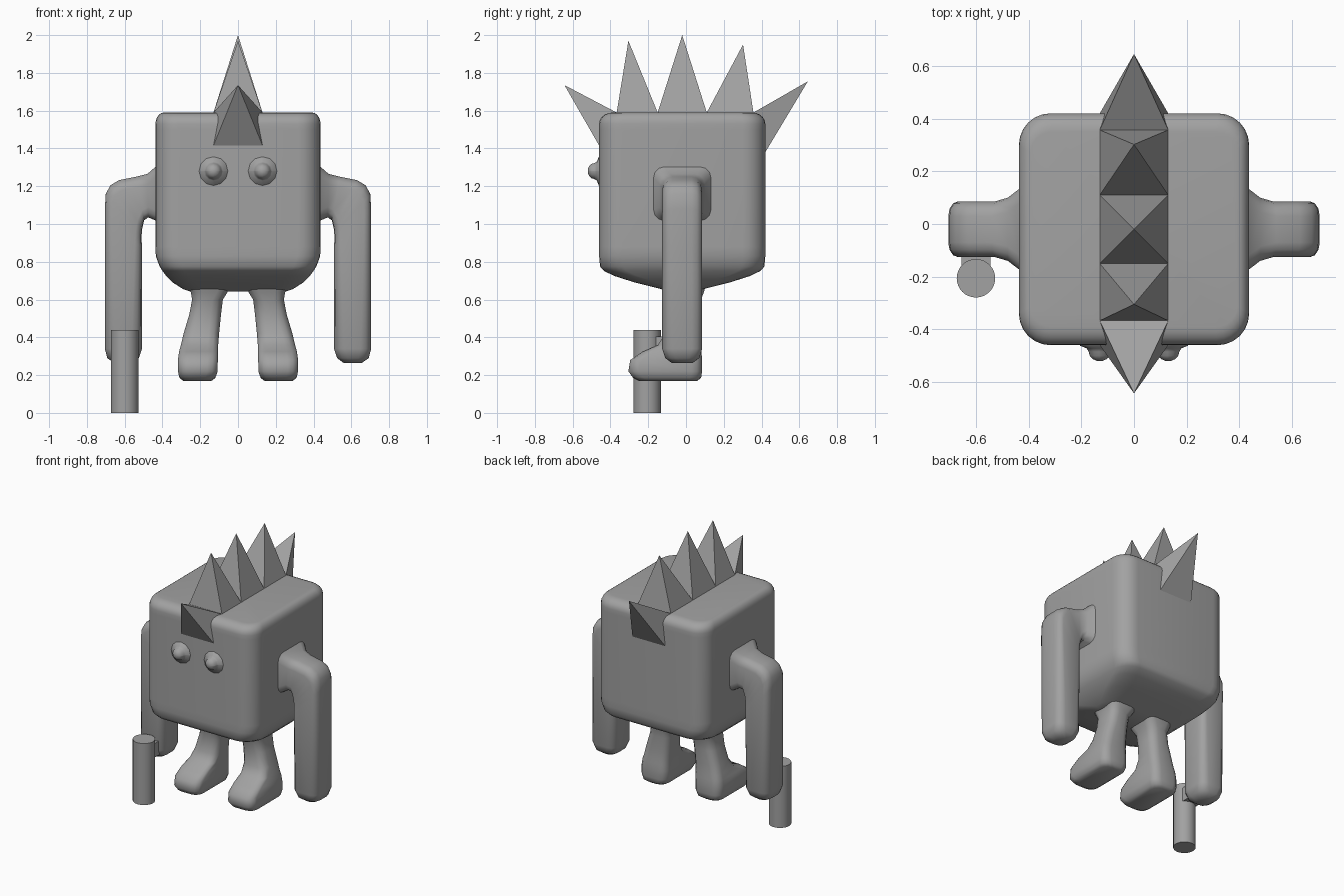
import bpy, bmesh, math
from mathutils import Vector

if "Cube" in bpy.data.objects:
    bpy.data.objects.remove(bpy.data.objects["Cube"])

grey = bpy.data.materials.new("stone grey")
grey.diffuse_color = (0.36, 0.36, 0.36, 1)
grey.use_nodes = True
grey.node_tree.nodes["Principled BSDF"].inputs["Base Color"].default_value = grey.diffuse_color


def finish(name, bm, angle=None, mirror=False):
    bmesh.ops.recalc_face_normals(bm, faces=bm.faces)
    mesh = bpy.data.meshes.new(name)
    bm.to_mesh(mesh)
    bm.free()
    mesh.materials.append(grey)
    ob = bpy.data.objects.new(name, mesh)
    bpy.context.collection.objects.link(ob)
    if mirror:
        ob.modifiers.new("mirror", 'MIRROR')
    if angle:
        bpy.ops.object.select_all(action='DESELECT')
        ob.select_set(True)
        bpy.context.view_layer.objects.active = ob
        bpy.ops.object.shade_smooth_by_angle(angle=math.radians(angle))
    return ob


def ring(centre, u, v, r, n=3):
    """Rounded rectangle with half axes u and v and corner radius r."""
    c, u, v = Vector(centre), Vector(u), Vector(v)
    a, b = u.length, v.length
    u, v = u.normalized(), v.normalized()
    r = min(r, a * 0.98, b * 0.98)
    pts = []
    for k, (sx, sy) in enumerate(((1, 1), (-1, 1), (-1, -1), (1, -1))):
        for i in range(n + 1):
            t = math.pi / 2 * (k + i / n)
            pts.append(c + u * (sx * (a - r) + r * math.cos(t))
                       + v * (sy * (b - r) + r * math.sin(t)))
    return pts


def loft(name, rings, angle=50, mirror=False):
    bm = bmesh.new()
    loops = [[bm.verts.new(p) for p in pts] for pts in rings]
    n = len(loops[0])
    for lo, hi in zip(loops, loops[1:]):
        for i in range(n):
            j = (i + 1) % n
            bm.faces.new((lo[i], lo[j], hi[j], hi[i]))
    bm.faces.new(loops[0])
    bm.faces.new(loops[-1])
    return finish(name, bm, angle, mirror)


# Body: rounded block with a shallow bowl underneath (z, half x, half y, radius)
layers = [(0.642, 0.25, 0.06, 0.05), (0.655, 0.29, 0.11, 0.09),
          (0.69, 0.345, 0.25, 0.12), (0.725, 0.38, 0.36, 0.12),
          (0.752, 0.40, 0.415, 0.12), (0.775, 0.415, 0.435, 0.12),
          (0.83, 0.435, 0.44, 0.12), (0.88, 0.437, 0.44, 0.12),
          (1.50, 0.437, 0.44, 0.12)]
for i in range(6):
    t = math.pi / 2 * i / 5
    k = 1 - math.cos(t)
    layers.append((1.53 + 0.06 * math.sin(t), 0.437 - 0.045 * k,
                   0.44 - 0.07 * k, 0.12 - 0.04 * k))
loft("body", [ring((0, -0.02, z), (a, 0, 0), (0, b, 0), r, 6)
              for z, a, b, r in layers], 40)

# Arms: sections from shoulder to hand (outer x, z, inner x, z, half depth)
sections = [(0.40, 1.33, 0.40, 1.00, 0.17), (0.44, 1.30, 0.44, 1.02, 0.15),
            (0.48, 1.265, 0.475, 1.035, 0.12), (0.54, 1.25, 0.497, 1.02, 0.105),
            (0.63, 1.232, 0.508, 0.97, 0.105), (0.675, 1.205, 0.51, 0.94, 0.105),
            (0.70, 1.16, 0.51, 0.91, 0.105), (0.705, 1.08, 0.508, 0.87, 0.106),
            (0.705, 0.34, 0.508, 0.34, 0.106), (0.692, 0.29, 0.525, 0.29, 0.09),
            (0.655, 0.264, 0.56, 0.264, 0.055)]
loft("arms", [ring(((ox + ix) / 2, -0.02, (oz + iz) / 2),
                   ((ox - ix) / 2, 0, (oz - iz) / 2), (0, d, 0), 0.055)
              for ox, oz, ix, iz, d in sections], 50, True)

# Legs with feet (z, inner x, outer x, front y, back y)
sections = [(0.70, 0.03, 0.27, -0.14, 0.11), (0.64, 0.055, 0.25, -0.125, 0.095),
            (0.60, 0.08, 0.243, -0.11, 0.08), (0.52, 0.09, 0.258, -0.105, 0.075),
            (0.42, 0.10, 0.288, -0.11, 0.075), (0.36, 0.105, 0.302, -0.15, 0.078),
            (0.325, 0.107, 0.312, -0.23, 0.082), (0.28, 0.107, 0.318, -0.295, 0.085),
            (0.22, 0.108, 0.318, -0.305, 0.085), (0.185, 0.12, 0.31, -0.28, 0.08),
            (0.17, 0.14, 0.29, -0.25, 0.06)]
loft("legs", [ring(((a + b) / 2, (f + k) / 2, z), ((b - a) / 2, 0, 0),
                   (0, (k - f) / 2, 0), 0.055)
              for z, a, b, f, k in sections], 50, True)

# Eyes: small knobs flaring into the face (y, radius)
loft("eyes", [ring((0.13, y, 1.28), (r, 0, 0), (0, 0, r), r)
              for y, r in ((-0.44, 0.085), (-0.462, 0.075), (-0.472, 0.05),
                           (-0.485, 0.042), (-0.50, 0.038), (-0.513, 0.026),
                           (-0.52, 0.01))], 60, True)

# Crest: five pyramids sharing base edges along the head (y, z)
base = [(-0.46, 1.415), (-0.367, 1.59), (-0.15, 1.59), (0.11, 1.59),
        (0.357, 1.59), (0.42, 1.38)]
tips = [(-0.643, 1.735), (-0.305, 1.97), (-0.02, 2.0), (0.302, 1.95), (0.645, 1.755)]
for i, (ty, tz) in enumerate(tips):
    bm = bmesh.new()
    (y0, z0), (y1, z1) = base[i], base[i + 1]
    q = [bm.verts.new(p) for p in ((-0.13, y0, z0), (0.13, y0, z0),
                                   (0.13, y1, z1), (-0.13, y1, z1))]
    tip = bm.verts.new((0, ty, tz))
    bm.faces.new(q)
    for j in range(4):
        bm.faces.new((q[j], q[(j + 1) % 4], tip))
    finish("crest_spike_%d" % (i + 1), bm)

# Club held in front of one hand
bm = bmesh.new()
bmesh.ops.create_cone(bm, cap_ends=True, segments=32, radius1=0.073,
                      radius2=0.073, depth=0.44)
bmesh.ops.translate(bm, verts=bm.verts, vec=(-0.6, -0.206, 0.22))
finish("club", bm, 30)

# Small grip joining the club to the hand
bm = bmesh.new()
bmesh.ops.create_cube(bm, size=1)
bmesh.ops.scale(bm, verts=bm.verts, vec=(0.11, 0.10, 0.10))
bmesh.ops.translate(bm, verts=bm.verts, vec=(-0.6, -0.12, 0.355))
finish("club_grip", bm)
